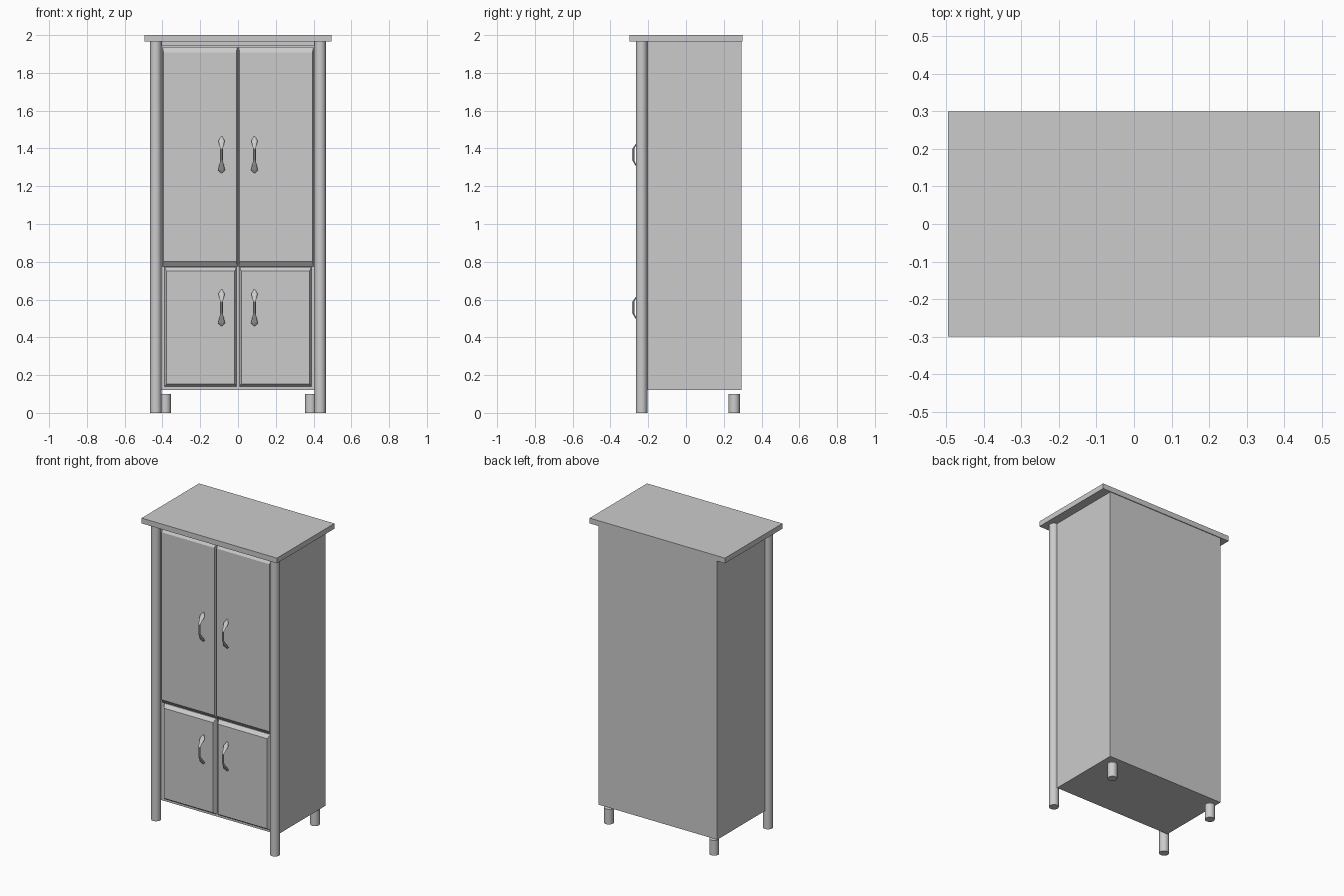
import bpy, bmesh
from math import cos, sin, pi

cube = bpy.data.objects.get("Cube")
if cube:
    bpy.data.objects.remove(cube, do_unlink=True)

grey = bpy.data.materials.new("plain grey")
grey.use_nodes = True
colour = (0.6, 0.6, 0.6, 1)
grey.diffuse_color = colour
grey.node_tree.nodes["Principled BSDF"].inputs["Base Color"].default_value = colour


def finish(name, bm, smooth=False):
    bmesh.ops.recalc_face_normals(bm, faces=bm.faces)
    mesh = bpy.data.meshes.new(name)
    bm.to_mesh(mesh)
    bm.free()
    mesh.materials.append(grey)
    obj = bpy.data.objects.new(name, mesh)
    bpy.context.collection.objects.link(obj)
    if smooth:
        bpy.ops.object.select_all(action='DESELECT')
        obj.select_set(True)
        bpy.context.view_layer.objects.active = obj
        bpy.ops.object.shade_smooth_by_angle(angle=pi / 4)
    return obj


def loft(name, rings, smooth=False):
    """Skin a stack of equal-length point rings and cap both ends."""
    bm = bmesh.new()
    loops = [[bm.verts.new(p) for p in ring] for ring in rings]
    n = len(loops[0])
    for a, b in zip(loops, loops[1:]):
        for i in range(n):
            j = (i + 1) % n
            bm.faces.new((a[i], a[j], b[j], b[i]))
    bm.faces.new(loops[0])
    bm.faces.new(loops[-1])
    return finish(name, bm, smooth)


def box(name, x0, x1, y0, y1, z0, z1):
    base = [(x0, y0), (x1, y0), (x1, y1), (x0, y1)]
    return loft(name, [[(x, y, z) for x, y in base] for z in (z0, z1)])


def round_post(name, x, y, radius, z0, z1, sides=16):
    angles = [2 * pi * i / sides for i in range(sides)]
    return loft(name, [[(x + radius * cos(a), y + radius * sin(a), z) for a in angles]
                       for z in (z0, z1)], True)


def door(name, x0, x1, z0, z1, side, low, high):
    """Panel with a chamfered border, its depth running along y."""
    def ring(y, s, l, h):
        return [(x0 + s, y, z0 + l), (x1 - s, y, z0 + l),
                (x1 - s, y, z1 - h), (x0 + s, y, z1 - h)]
    return loft(name, [ring(-0.20, 0, 0, 0), ring(-0.215, 0, 0, 0),
                       ring(-0.235, side, low, high)])


def handle(name, x, z):
    """Bowed bar with a flared leaf at each end: height, depth, half width."""
    path = [(-0.095, -0.236, 0.004), (-0.08, -0.247, 0.018),
            (-0.03, -0.279, 0.007), (0.035, -0.279, 0.007),
            (0.075, -0.250, 0.017), (0.097, -0.236, 0.004)]
    angles = [2 * pi * i / 6 for i in range(6)]
    return loft(name, [[(x + w * cos(a), y + 0.007 * sin(a), z + h + 0.003 * sin(a) *
                         (1 if h < 0 else -1) * -1) for a in angles]
                       for h, y, w in path])


# Carcass and overhanging top
box("cabinet_body", -0.435, 0.435, -0.205, 0.295, 0.12, 1.966)
box("top_board", -0.495, 0.495, -0.30, 0.30, 1.965, 2.0)
box("top_rail", -0.405, 0.405, -0.215, -0.20, 1.945, 1.965)

# Posts, feet, doors and handles on both sides
for label, s in (("right", -1), ("left", 1)):
    round_post(label + "_front_post", s * 0.435, -0.235, 0.03, 0, 1.966)
    round_post(label + "_back_foot", s * 0.385, 0.255, 0.03, 0, 0.10)
    upper = sorted((s * 0.003, s * 0.40))
    lower = sorted((s * 0.008, s * 0.388))
    door(label + "_upper_door", *upper, 0.775, 1.938, 0.006, 0.026, 0.03)
    door(label + "_lower_door", *lower, 0.14, 0.772, 0.01, 0.014, 0.022)
    handle(label + "_upper_handle", s * 0.087, 1.365)
    handle(label + "_lower_handle", s * 0.087, 0.555)
